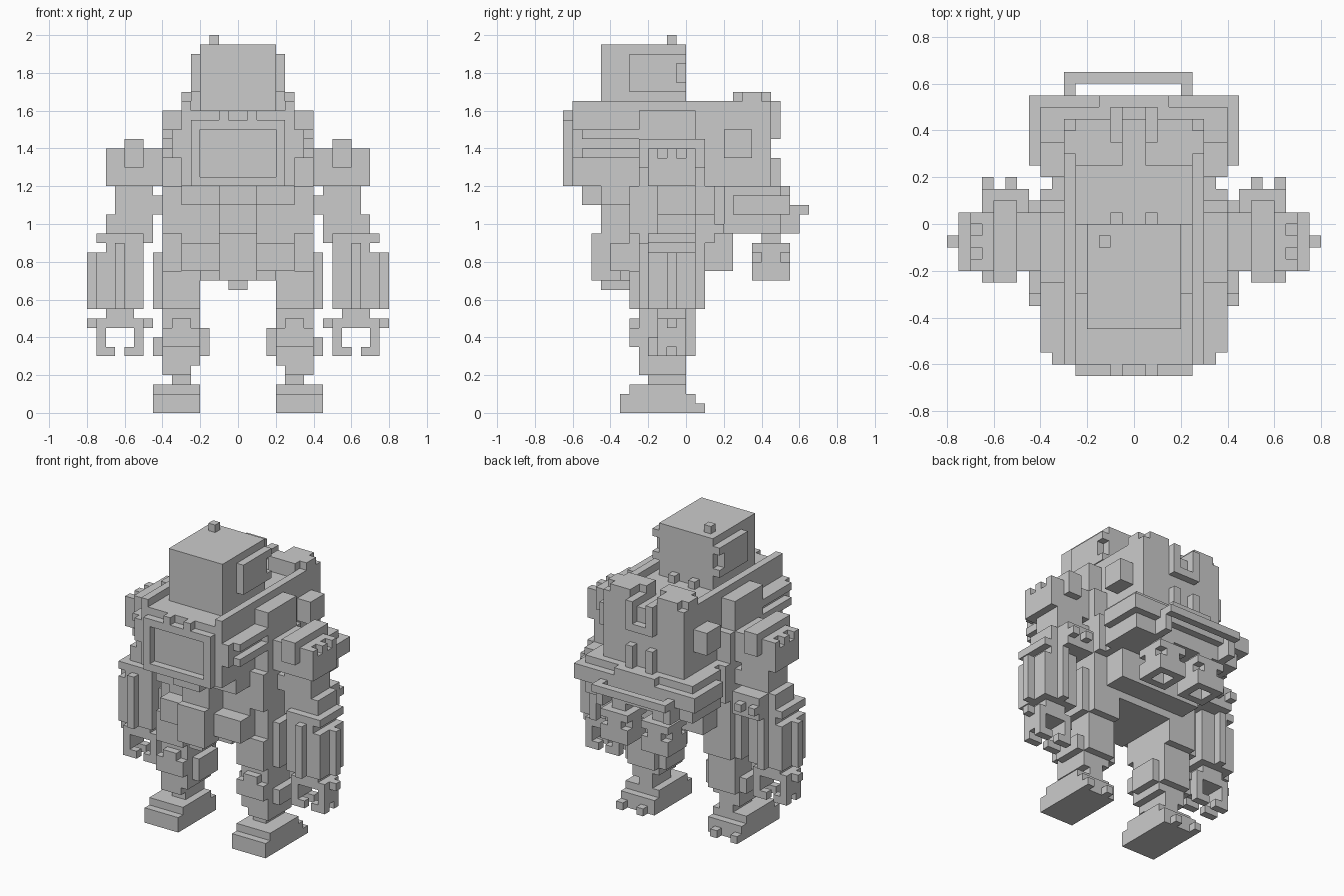
import bpy, bmesh
from mathutils import Matrix

if "Cube" in bpy.data.objects:
    bpy.data.objects.remove(bpy.data.objects["Cube"])

U = 0.05  # one block

grey = bpy.data.materials.new("plain grey")
grey.diffuse_color = (0.6, 0.6, 0.6, 1)
grey.use_nodes = True
grey.node_tree.nodes["Principled BSDF"].inputs["Base Color"].default_value = grey.diffuse_color


def part(name, boxes, mirror=False):
    """Join boxes (x0, x1, y0, y1, z0, z1 in block units) into one object."""
    bm = bmesh.new()
    for x0, x1, y0, y1, z0, z1 in boxes:
        m = Matrix.Translation(((x0 + x1) * U / 2, (y0 + y1) * U / 2, (z0 + z1) * U / 2))
        m = m @ Matrix.Diagonal(((x1 - x0) * U, (y1 - y0) * U, (z1 - z0) * U, 1))
        bmesh.ops.create_cube(bm, size=1, matrix=m)
    me = bpy.data.meshes.new(name)
    bm.to_mesh(me)
    bm.free()
    me.materials.append(grey)
    ob = bpy.data.objects.new(name, me)
    bpy.context.collection.objects.link(ob)
    if mirror:
        ob.modifiers.new("mirror", 'MIRROR').use_mirror_merge = False
    return ob


# Head with antenna
part("head", [(-4, 4, -9, 0, 32, 39)])
part("antenna", [(-3, -2, -2, -1, 39, 40)])
part("ear_plate", [(4, 5, -6, -1, 34, 38), (4, 5, -1, 0, 34, 35), (4, 5, -1, 0, 37, 38)], True)
part("neck_peg", [(1, 2, 0, 1, 32, 33)], True)

# Chest
part("chest", [(-6, 6, -12, 6, 24, 32)])
part("chest_rail", [(5, 6, -12, 6, 32, 33)], True)
part("chest_front_frame", [
    (-5, -4, -13, -12, 24, 31), (4, 5, -13, -12, 24, 31),
    (-4, 4, -13, -12, 24, 25), (-4, 4, -13, -12, 30, 31)])
part("frame_peg", [(1, 2, -13, -12, 31, 32)], True)
part("side_vent", [(6, 7, -11, -5, 27, 30), (6, 8, -11, -5, 29, 30),
                   (6, 8, -11, -5, 27, 28), (6, 7, -12, -11, 27, 30)], True)
part("shoulder_mount", [(6, 8, -5, 1, 24, 32), (6, 8, 1, 2, 24, 28), (6, 7, 2, 4, 19, 24)], True)

# Waist and pelvis
part("waist", [(-6, 6, -6, 5, 15, 24), (-6, 6, -9, -6, 22, 24)])
part("belly_column", [(-2, 2, -11, -6, 22, 24), (-2, 2, -9, -6, 18, 22),
                      (-2, 2, -10, -6, 14, 19), (-1, 1, -9, -6, 13, 14)])
part("pelvis", [(-6, 6, -8, -6, 15, 18), (-4, 4, -7, 2, 14, 15)])
part("hip_column", [(6, 8, -6, 3, 19, 24), (6, 8, -5, 2, 14, 19)], True)

# Back pack with two raised pods and a clamp between them
part("backpack", [(-5, 5, 5, 9, 24, 32), (-2, 2, 9, 10, 29, 30)])
part("backpack_pod", [(2, 5, 5, 9, 32, 34), (1, 2, 5, 7, 32, 34), (1, 2, 7, 10, 29, 33)], True)
part("backpack_side", [(5, 6, 5, 9, 24, 33), (5, 6, 6, 8, 33, 34),
                       (6, 8, 4, 7, 27, 30), (1, 2, 9, 10, 24, 27)], True)
part("rear_shelf", [(-8, 8, 4, 10, 19, 24), (-7, 7, 10, 11, 21, 23), (-3, 3, 10, 11, 22, 24)])
part("shelf_side_bar", [(8, 9, 5, 11, 21, 23), (7, 8, 10, 11, 21, 23)], True)
part("rear_handle", [(-6, 5, 12, 13, 21, 22), (-6, -5, 10, 12, 19, 22), (4, 5, 10, 12, 19, 22)])
part("thruster", [(2, 4, 8, 10, 16, 19), (1, 5, 7, 11, 17, 18),
                  (2, 4, 7, 11, 16, 17), (1, 5, 8, 10, 16, 17),
                  (1, 2, 7, 11, 14, 16), (4, 5, 7, 11, 14, 16),
                  (2, 4, 7, 8, 14, 16), (2, 4, 10, 11, 14, 16)], True)

# Legs
part("thigh", [(4, 8, -6, 2, 11, 15), (4, 6, -6, 2, 15, 17),
               (8, 9, -4, 1, 11, 17), (4, 8, -5, 1, 10, 11)], True)
part("knee", [(4, 8, -6, 1, 7, 9), (5, 7, -6, 1, 9, 10), (4, 8, -5, 1, 9, 10),
              (8, 9, -4, 0, 6, 8), (3, 4, -4, 0, 6, 9)], True)
part("shin", [(4, 8, -5, 0, 5, 7), (5, 8, -5, 0, 4, 5), (4, 8, 0, 1, 6, 7), (5, 7, -4, 0, 3, 4)], True)
part("foot", [(4, 9, -7, 1, 0, 2), (4, 9, -6, 0, 2, 3),
              (5, 6, 1, 2, 0, 1), (8, 9, 1, 2, 0, 1)], True)

# Arms, with a ridge down the front and back of the forearm
part("shoulder", [(8, 13, -4, 1, 24, 28), (13, 14, -4, 1, 24, 27),
                  (13, 14, -4, -3, 27, 28), (13, 14, -2, -1, 27, 28), (13, 14, 0, 1, 27, 28),
                  (10, 12, -5, 2, 26, 29)], True)
part("upper_arm", [(9, 13, -3, 1, 18, 24), (8, 9, -3, 1, 21, 23), (13, 14, -3, 1, 18, 21),
                   (9, 13, -3, 3, 18, 21), (12, 13, 3, 4, 19, 20), (10, 11, 3, 4, 19, 20)], True)
part("forearm", [(10, 15, -4, 1, 18, 19), (12, 15, -4, 1, 11, 17), (12, 14, -4, 1, 17, 18),
                 (15, 16, -2, -1, 11, 17), (10, 12, -4, 1, 11, 18),
                 (12, 13, -5, 2, 11, 18)], True)
part("hand", [(11, 14, -3, 0, 10, 11), (10, 15, -3, 0, 9, 10),
              (15, 16, -2, -1, 9, 10), (9, 10, -2, -1, 9, 10)], True)
fingers = [(14, 15, -3, 0, 7, 9), (10, 11, -3, 0, 7, 9)]
for y in (-3, -1):
    fingers += [(13, 15, y, y + 1, 6, 7), (10, 12, y, y + 1, 6, 7)]
part("fingers", fingers, True)
